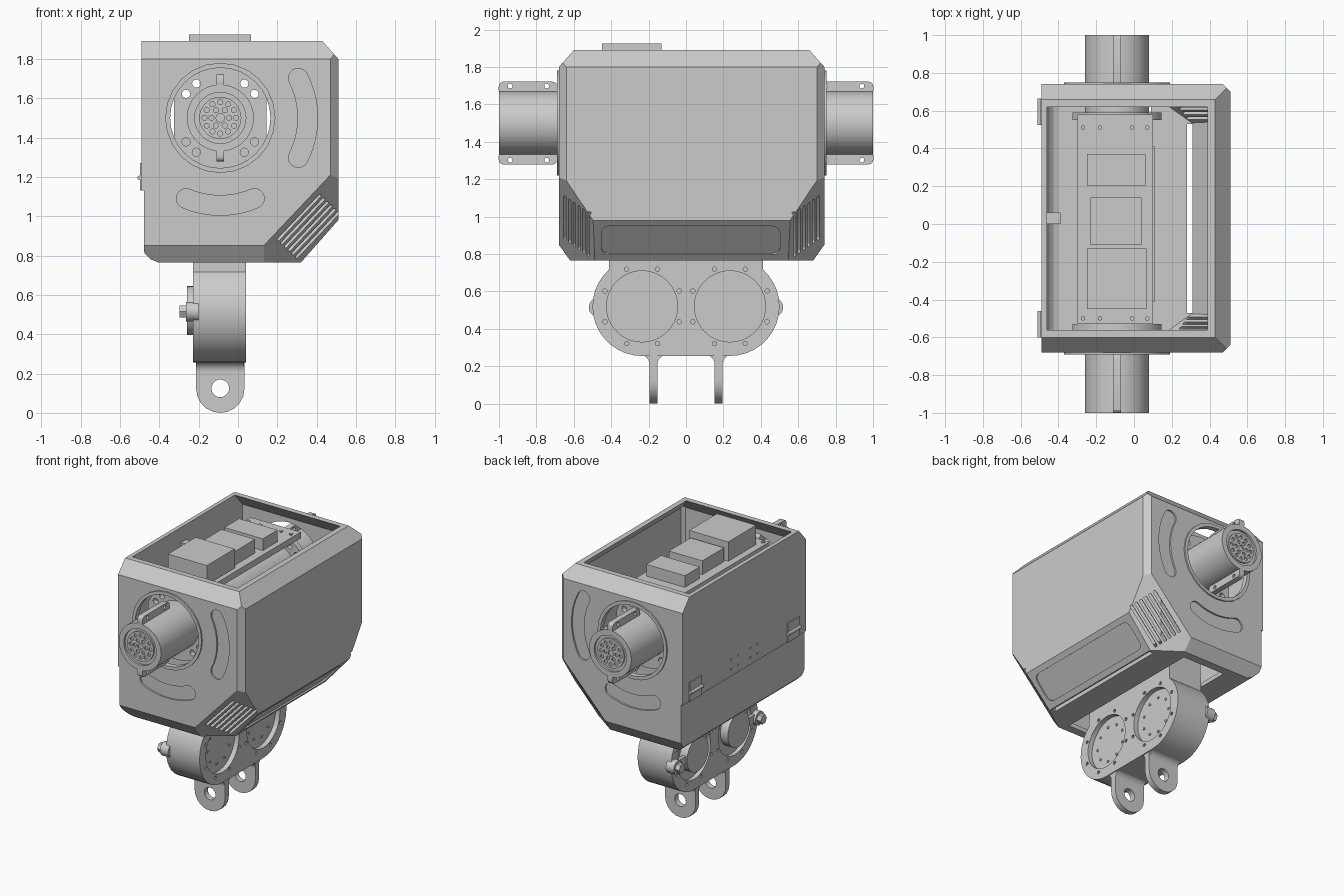
import bpy, bmesh, math
from itertools import combinations
from mathutils import Vector, Matrix

cube = bpy.data.objects.get("Cube")
if cube:
    bpy.data.objects.remove(cube, do_unlink=True)

grey = bpy.data.materials.new("machine_grey")
grey.use_nodes = True
grey.diffuse_color = (0.6, 0.6, 0.6, 1)
grey.node_tree.nodes["Principled BSDF"].inputs["Base Color"].default_value = (0.6, 0.6, 0.6, 1)

HX, HZ = -0.09, 1.5      # hub axis
MID = 0.03               # middle of the housing along y


def arc(cx, cy, r, a0=0, a1=360, n=32):
    full = abs(a1 - a0) == 360
    steps = n if full else n + 1
    return [(cx + r * math.cos(math.radians(a0 + (a1 - a0) * i / n)),
             cy + r * math.sin(math.radians(a0 + (a1 - a0) * i / n))) for i in range(steps)]


def rounded_rect(w, h, r):
    pts = []
    for sx, sy, a in ((1, 1, 0), (-1, 1, 90), (-1, -1, 180), (1, -1, 270)):
        pts += arc(sx * (w / 2 - r * 0.95), sy * (h / 2 - r * 0.95), r, a, a + 90, 4)
    return pts


def prism(bm, pts, axis, a, b, matrix=None):
    """Extrude a flat outline along an axis between a and b."""
    place = {"x": lambda p, d: (d, p[0], p[1]),
             "y": lambda p, d: (p[0], d, p[1]),
             "z": lambda p, d: (p[0], p[1], d)}[axis]
    rings = []
    for d in (a, b):
        cos = [Vector(place(p, d)) for p in pts]
        rings.append([bm.verts.new(matrix @ c if matrix else c) for c in cos])
    bm.faces.new(rings[0])
    bm.faces.new(rings[1])
    for i in range(len(pts)):
        j = (i + 1) % len(pts)
        bm.faces.new((rings[0][i], rings[0][j], rings[1][j], rings[1][i]))


def box(bm, x0, x1, y0, y1, z0, z1):
    prism(bm, [(x0, y0), (x1, y0), (x1, y1), (x0, y1)], "z", z0, z1)


def mirror_y(bm, centre):
    new = bmesh.ops.duplicate(bm, geom=bm.verts[:] + bm.edges[:] + bm.faces[:])["geom"]
    for v in new:
        if isinstance(v, bmesh.types.BMVert):
            v.co.y = 2 * centre - v.co.y


def finish(name, bm):
    bm.normal_update()
    bmesh.ops.recalc_face_normals(bm, faces=bm.faces[:])
    me = bpy.data.meshes.new(name)
    bm.to_mesh(me)
    bm.free()
    me.materials.append(grey)
    ob = bpy.data.objects.new(name, me)
    bpy.context.collection.objects.link(ob)
    return ob


def cut(ob, bm):
    """Subtract the cutter mesh and discard it."""
    tool = finish("cutter", bm)
    tool.hide_render = True
    mod = ob.modifiers.new("cut", "BOOLEAN")
    mod.object, mod.operation, mod.solver = tool, "DIFFERENCE", "EXACT"
    bpy.context.view_layer.update()
    me = bpy.data.meshes.new_from_object(ob.evaluated_get(bpy.context.evaluated_depsgraph_get()))
    ob.modifiers.clear()
    ob.data = me
    bpy.data.objects.remove(tool, do_unlink=True)


def frame(origin, u, n):
    u, n = Vector(u).normalized(), Vector(n).normalized()
    m = Matrix((u, n.cross(u), n)).transposed().to_4x4()
    m.translation = origin
    return m


def solid_from_planes(chosen, inset):
    """Convex solid bounded by planes that are moved inward by inset."""
    half = []
    for co, no in chosen:
        n = Vector(no).normalized()
        half.append((n, n.dot(Vector(co)) - inset))
    bm = bmesh.new()
    for trio in combinations(half, 3):
        m = Matrix([n for n, _ in trio])
        if abs(m.determinant()) > 1e-4:
            p = m.inverted() @ Vector([d for _, d in trio])
            if all(n.dot(p) < d + 1e-5 for n, d in half):
                bm.verts.new(p)
    bmesh.ops.remove_doubles(bm, verts=bm.verts[:], dist=0.001)
    bmesh.ops.convex_hull(bm, input=bm.verts[:])
    bmesh.ops.dissolve_limit(bm, angle_limit=0.02, verts=bm.verts[:], edges=bm.edges[:])
    return bm


# Housing: a block bounded by planes, then hollowed
CORNER_N = (0.0684, -0.096, -0.0646)
planes = [((0, 0, 0.765), (0, 0, -1)),
          ((-0.49, 0, 0), (-1, 0, 0)), ((0.51, 0, 0), (1, 0, 0)),
          ((0.51, 0, 0.98), (0.215, 0, -0.19)), ((0.51, 0, 1.8), (0.09, 0, 0.08))]
for a in (202.5, 225, 247.5):
    d = Vector((math.cos(math.radians(a)), 0, math.sin(math.radians(a))))
    planes.append((Vector((-0.385, 0, 0.87)) + d * 0.105, d))
for co, no in [((0, -0.68, 0), (0, -1, 0)), ((0, -0.68, 1.8), (0, -0.09, 0.08)),
               ((0, -0.68, 0.85), (0, -0.085, -0.06)), ((0.51, -0.64, 0), (1, -1, 0)),
               ((0.47, -0.68, 1.21), CORNER_N)]:
    planes += [(co, no), ((co[0], 2 * MID - co[1], co[2]), (no[0], -no[1], no[2]))]

housing = finish("housing", solid_from_planes(planes + [((0, 0, 1.89), (0, 0, 1))], 0))
cut(housing, solid_from_planes(planes + [((0, 0, 2.1), (0, 0, 1))], 0.03))

# Hub openings, curved recesses and corner vents on both ends
bm = bmesh.new()
prism(bm, arc(HX, HZ, 0.255), "y", -0.8, -0.6)
for mid, half in ((0, 27), (270, 23)):
    pts = arc(HX, HZ, 0.495, mid - half, mid + half, 12)
    for side, r0 in ((half, 0), (-half, 180)):
        t = math.radians(mid + side)
        cap = arc(HX + 0.445 * math.cos(t), HZ + 0.445 * math.sin(t), 0.05,
                  mid + side + r0, mid + side + r0 + 180, 8)
        pts += cap[1:-1]
        if side > 0:
            pts += arc(HX, HZ, 0.395, mid + half, mid - half, 12)
    prism(bm, pts, "y", -0.75, -0.668)
vent = frame((0.357, -0.584, 0.949), (0.34, 0, 0.36), CORNER_N)
for k in range(6):
    prism(bm, rounded_rect(0.32, 0.018, 0.008), "z", -0.06, 0.03,
          vent @ Matrix.Translation((0, (k - 2.5) * 0.036, 0)))
mirror_y(bm, MID)
cut(housing, bm)

# Door step, floor openings, sloped panel recess and rivet holes
bm = bmesh.new()
box(bm, -0.7, -0.478, -0.9, 0.9, 0.6, 1.13)
box(bm, -0.25, 0.09, -0.56, 0.62, 0.7, 0.83)
box(bm, 0.28, 0.31, -0.47, 0.53, 0.7, 0.83)
prism(bm, rounded_rect(0.95, 0.2, 0.045), "z", -0.01, 0.05,
      frame((0.415, 0.025, 0.873), (0, 1, 0), (0.215, 0, -0.19)))
for y in (-0.12, -0.04, 0.1, 0.18):
    for z in (1.18, 1.25):
        prism(bm, arc(y, z, 0.008, n=8), "x", -0.55, -0.48)
cut(housing, bm)

# Raised collars around the hub openings
bm = bmesh.new()
prism(bm, arc(HX, HZ, 0.28, n=24), "y", -0.69, -0.675)
mirror_y(bm, MID)
collar = finish("hub_collars", bm)
bm = bmesh.new()
prism(bm, arc(HX, HZ, 0.255), "y", -0.9, 0.9)
cut(collar, bm)

# Hinges and latch on the door side
bm = bmesh.new()
for y in (-0.53, 0.595):
    box(bm, -0.498, -0.476, y - 0.07, y + 0.07, 1.13, 1.27)
    prism(bm, arc(-0.5, 1.195, 0.012, n=12), "y", y - 0.07, y + 0.07)
finish("hinges", bm)
bm = bmesh.new()
box(bm, -0.47, -0.39, 0.0, 0.06, 1.74, 1.78)
finish("latch", bm)

# Motor flanges with flattened sides and bolt holes
bm = bmesh.new()
outline = [(HX + max(-0.235, min(0.235, x)), HZ + z) for x, z in arc(0, 0, 0.257, n=48)]
prism(bm, outline, "y", -0.57, -0.53)
mirror_y(bm, 0.01)
flanges = finish("motor_flanges", bm)
bm = bmesh.new()
for a in (35, 55, 125, 145, 215, 235, 305, 325):
    t = math.radians(a)
    prism(bm, arc(HX + 0.213 * math.cos(t), HZ + 0.213 * math.sin(t), 0.021, n=12), "y", -0.8, 0.8)
cut(flanges, bm)

# Output tubes with a drilled end face
bm = bmesh.new()
prism(bm, arc(HX, HZ, 0.17, n=40), "y", -1, 1)
tube = finish("output_tube", bm)
bm = bmesh.new()
prism(bm, arc(HX, HZ, 0.13, n=32), "y", -1.1, -0.985)
mirror_y(bm, 0)
cut(tube, bm)

bm = bmesh.new()
prism(bm, arc(HX, HZ, 0.107, n=32), "y", -0.995, -0.95)
mirror_y(bm, 0)
disc = finish("tube_end_discs", bm)
bm = bmesh.new()
for count, radius, r in ((1, 0, 0.022), (6, 0.045, 0.013), (12, 0.08, 0.013)):
    for k in range(count):
        t = math.tau * k / count
        prism(bm, arc(HX + radius * math.cos(t), HZ + radius * math.sin(t), r, n=10), "y", -1.1, -0.965)
mirror_y(bm, 0)
cut(disc, bm)

# Clamp fins above and below each tube
bm = bmesh.new()
for z in (1.315, 1.685):
    prism(bm, [(p - 0.845, q + z) for p, q in rounded_rect(0.31, 0.07, 0.025)], "x", HX - 0.02, HX + 0.02)
mirror_y(bm, 0)
fins = finish("clamp_fins", bm)
bm = bmesh.new()
for y in (-0.94, -0.745):
    for z in (1.302, 1.698):
        prism(bm, arc(y, z, 0.013, n=12), "x", -0.2, 0.1)
mirror_y(bm, 0)
cut(fins, bm)

# Carrier plate, control boxes and inner bracket
for name, dims in (("carrier_plate", (-0.3, 0.1, -0.53, 0.58, 1.74, 1.785)),
                   ("front_control_box", (-0.25, 0.065, -0.45, -0.13, 1.78, 1.925)),
                   ("middle_control_box", (-0.23, 0.04, -0.11, 0.14, 1.78, 1.885)),
                   ("rear_control_box", (-0.25, 0.06, 0.2, 0.37, 1.78, 1.87)),
                   ("inner_bracket", (-0.29, 0.11, -0.41, 0.41, 0.98, 1.41))):
    bm = bmesh.new()
    box(bm, *dims)
    finish(name, bm)
bm = bmesh.new()
for x in (-0.27, -0.18, -0.01, 0.07):
    for y in (-0.5, 0.51):
        prism(bm, arc(x, y, 0.012, n=10), "z", 1.78, 1.793)
finish("plate_bolts", bm)

# Lower body: two lobes with round recesses on both sides
LY, LZ = 0.235, 0.52
bm = bmesh.new()
right = arc(LY, LZ, 0.265, -90, 48, 14) + [(0.41, 1)]
prism(bm, right + [(-y, z) for y, z in reversed(right)], "x", -0.23, 0.04)
lower = finish("lower_body", bm)
bm = bmesh.new()
for x0, x1 in ((0.005, 0.1), (-0.3, -0.2)):
    prism(bm, arc(LY, LZ, 0.19, n=40), "x", x0, x1)
    for k in range(8):
        t = math.radians(22.5 + 45 * k)
        prism(bm, arc(LY + 0.215 * math.cos(t), LZ + 0.215 * math.sin(t), 0.012, n=10), "x", x0, x1)
mirror_y(bm, 0)
cut(lower, bm)

bm = bmesh.new()
for k in range(9):
    t = math.tau * k / 9
    prism(bm, arc(LY + 0.13 * math.cos(t), LZ + 0.13 * math.sin(t), 0.009, n=8), "x", 0, 0.012)
mirror_y(bm, 0)
finish("recess_bolts", bm)

# Side covers and knobs
bm = bmesh.new()
prism(bm, arc(LY, LZ, 0.125), "x", -0.26, -0.19)
box(bm, -0.25, -0.225, LY, 0.47, 0.49, 0.55)
prism(bm, arc(0.47, LZ - 0.005, 0.05, n=20), "x", -0.265, -0.2)
prism(bm, arc(0.47, LZ - 0.005, 0.035, n=6), "x", -0.298, -0.26)
mirror_y(bm, 0)
finish("side_covers", bm)

# Mounting lugs with flared roots
bm = bmesh.new()
prism(bm, arc(HX, 0.123, 0.123, 180, 360, 10) + [(HX + 0.123, 0.27), (HX - 0.123, 0.27)], "y", -0.195, -0.153)
flare = arc(-0.245, 0.21, 0.05, 90, 0, 6) + arc(-0.103, 0.21, 0.05, 180, 90, 6)
prism(bm, flare + [(-0.103, 0.275), (-0.245, 0.275)], "x", HX - 0.121, HX + 0.121)
mirror_y(bm, 0)
lugs = finish("mounting_lugs", bm)
bm = bmesh.new()
prism(bm, arc(HX, 0.125, 0.045, n=20), "y", -0.5, 0.5)
cut(lugs, bm)

# Smooth round surfaces, keep edges crisp
for ob in bpy.context.scene.objects:
    ob.select_set(ob.type == "MESH")
bpy.context.view_layer.objects.active = housing
bpy.ops.object.shade_smooth_by_angle(angle=math.radians(20))
